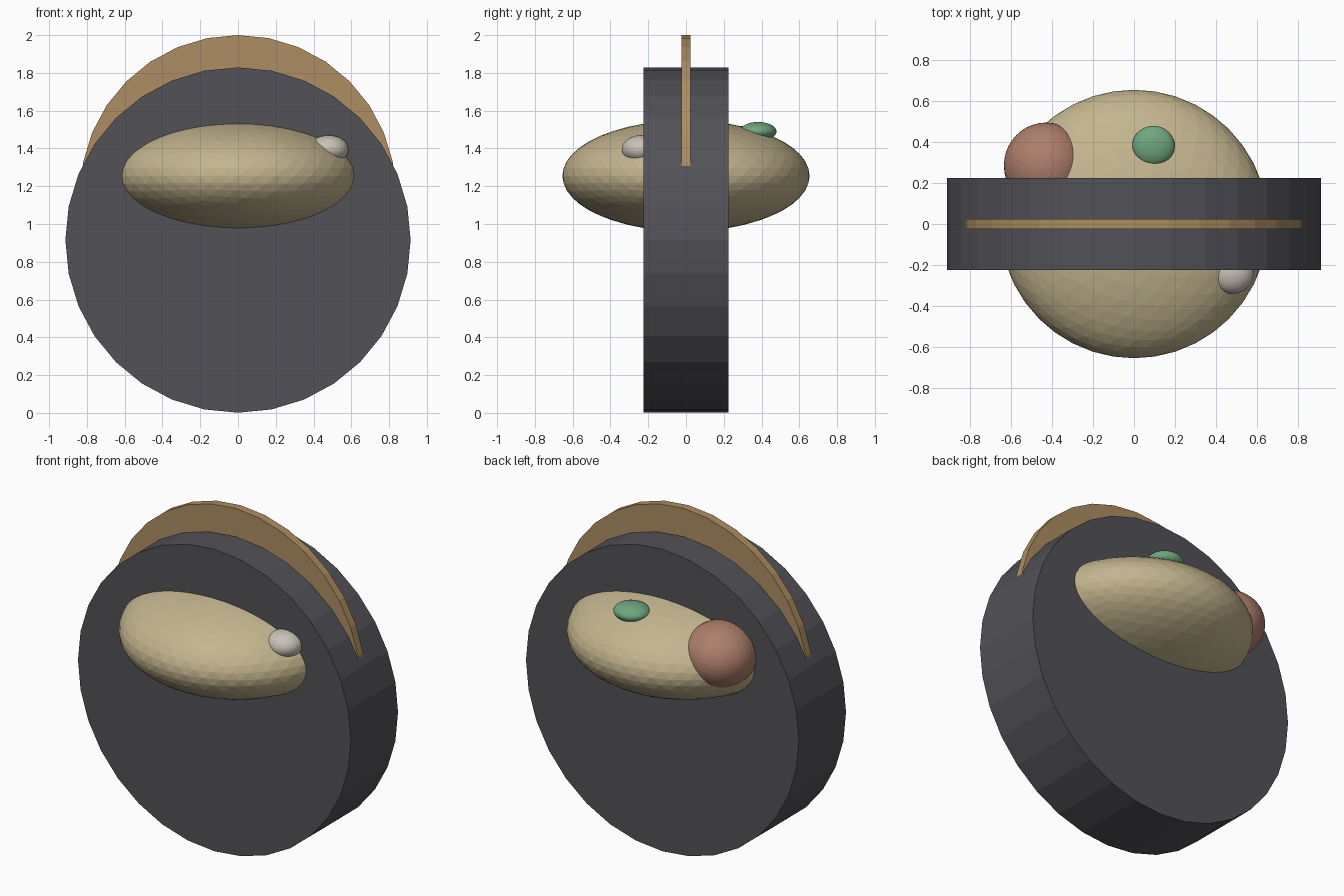
import bpy
from math import pi

if "Cube" in bpy.data.objects:
    bpy.data.objects.remove(bpy.data.objects["Cube"])


def paint(obj, rgb):
    mat = bpy.data.materials.new(obj.name + "_colour")
    mat.diffuse_color = (*rgb, 1)
    mat.use_nodes = True
    mat.node_tree.nodes["Principled BSDF"].inputs["Base Color"].default_value = mat.diffuse_color
    obj.data.materials.append(mat)


def disc(name, radius, depth, z, rgb):
    # upright disc with its axis along y
    bpy.ops.mesh.primitive_cylinder_add(vertices=32, radius=radius, depth=depth,
                                        location=(0, 0, z), rotation=(pi / 2, 0, 0))
    obj = bpy.context.object
    obj.name = name
    paint(obj, rgb)


def blob(name, loc, size, detail, rgb):
    # squashed faceted ball
    bpy.ops.mesh.primitive_ico_sphere_add(subdivisions=detail, radius=1, location=loc)
    obj = bpy.context.object
    obj.name = name
    obj.scale = size
    paint(obj, rgb)


# thick dark round body and the thin rim rising behind its top edge
disc("round_body", 0.914, 0.45, 0.915, (0.085, 0.083, 0.095))
disc("thin_rim", 0.836, 0.05, 1.164, (0.42, 0.27, 0.12))

# flattened filling passing through the body, with three bumps on its surface
blob("flattened_filling", (0, 0, 1.255), (0.655, 0.655, 0.294), 4, (0.55, 0.46, 0.27))
blob("red_bump", (-0.43, 0.285, 1.335), (0.205, 0.21, 0.185), 4, (0.42, 0.21, 0.15))
blob("green_bump", (0.095, 0.382, 1.49), (0.104, 0.097, 0.05), 4, (0.16, 0.38, 0.21))
blob("pale_bump", (0.48, -0.238, 1.395), (0.105, 0.102, 0.075), 4, (0.58, 0.54, 0.47))
